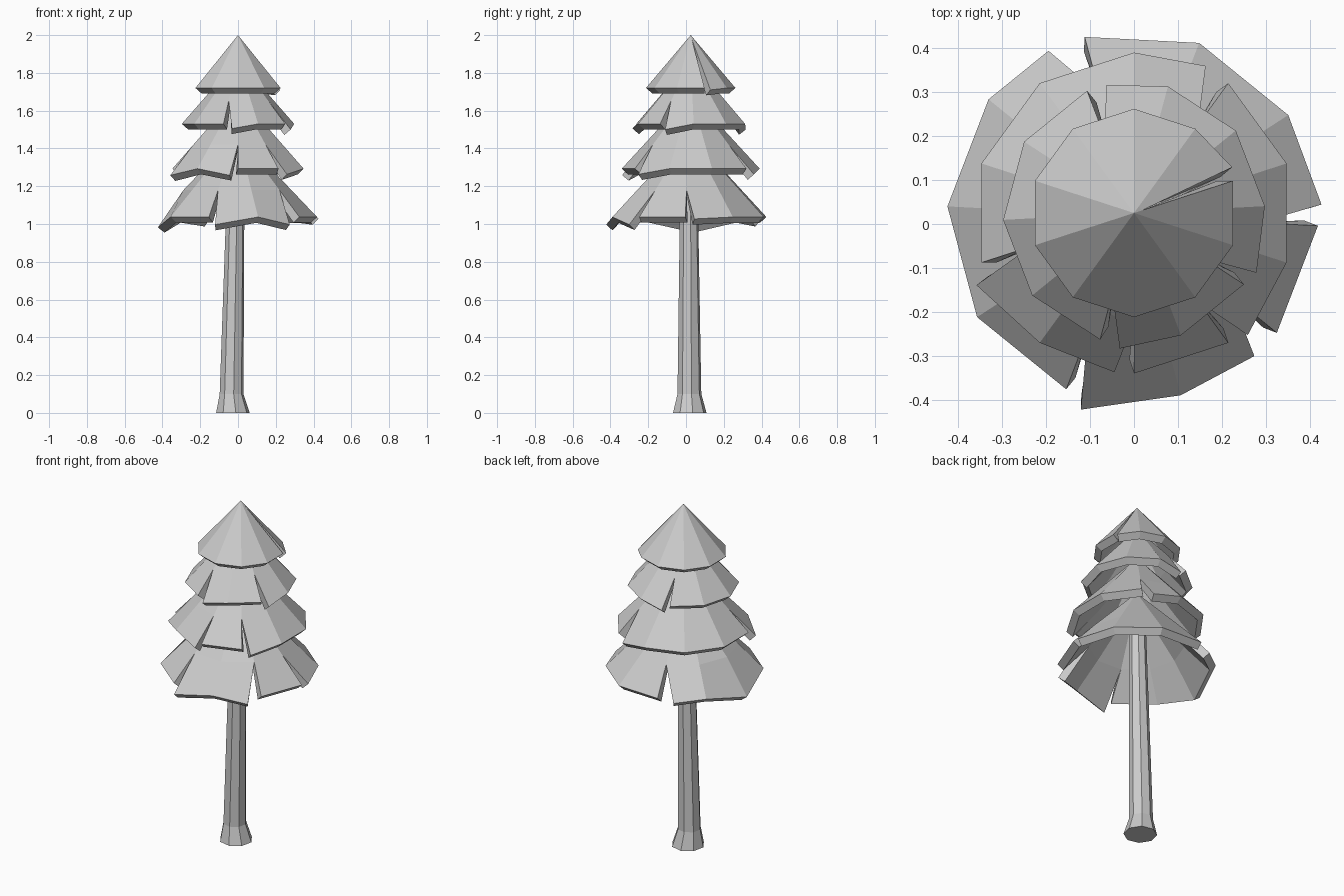
import bpy, bmesh
from math import sin, cos, radians
from mathutils import Vector

if "Cube" in bpy.data.objects:
    bpy.data.objects.remove(bpy.data.objects["Cube"], do_unlink=True)

grey = bpy.data.materials.new("plain_grey")
grey.use_nodes = True
grey.diffuse_color = (0.6, 0.6, 0.6, 1)
grey.node_tree.nodes["Principled BSDF"].inputs["Base Color"].default_value = (0.6, 0.6, 0.6, 1)

SIDES = 10
STEP = 360 / SIDES


def finish(name, bm):
    mesh = bpy.data.meshes.new(name)
    bm.to_mesh(mesh)
    bm.free()
    mesh.materials.append(grey)
    obj = bpy.data.objects.new(name, mesh)
    bpy.context.collection.objects.link(obj)
    return obj


def polar(angle, radius, z, cx=0.0, cy=0.025):
    a = radians(angle)
    return Vector((cx + radius * cos(a), cy + radius * sin(a), z))


def tier(name, cx, cy, radius, rim_z, top_z, phase, slits, split=0.64):
    """Hollow ten-sided cone; slits maps corner -> (angle shift, radius scale, drop)."""
    bm = bmesh.new()
    apex = bm.verts.new((cx, cy, top_z))
    inner, starts, ends = [], [], []
    for k in range(SIDES):
        angle = phase + k * STEP
        shift, scale, drop = slits.get(k, (0, 1, 0))
        corner = polar(angle, radius, rim_z, cx, cy)
        moved = polar(angle + shift, radius * scale, rim_z - drop, cx, cy)
        inner.append(bm.verts.new(apex.co.lerp(corner, split)))
        # A positive shift opens the next panel, a negative one the previous
        first = bm.verts.new(corner if shift < 0 else moved)
        last = first
        if shift:
            last = bm.verts.new(moved if shift < 0 else corner)
        starts.append(first)
        ends.append(last)
    for k in range(SIDES):
        n = (k + 1) % SIDES
        bm.faces.new((apex, inner[k], inner[n]))
        bm.faces.new((inner[k], starts[k], ends[n], inner[n]))
    obj = finish(name, bm)
    shell = obj.modifiers.new("thickness", "SOLIDIFY")
    shell.thickness = 0.045
    shell.offset = -1
    return obj


# Foliage, lowest tier first
tier("lowest_branches", -0.003, 0.018, 0.422, 1.037, 1.48, 33, {
    2: (12, 1, 0.02), 4: (0, 1, 0.055), 6: (6, 1.08, 0.04),
    8: (-10, 1, 0.04), 9: (6.5, 1.02, 0.01)}, 0.68)
tier("lower_branches", 0, 0.025, 0.365, 1.293, 1.69, 18, {
    1: (10, 1.02, 0.03), 5: (6.6, 1.08, 0.035),
    7: (-7, 1, 0.035), 8: (7, 1.04, 0.03)}, 0.68)
tier("upper_branches", 0, 0.025, 0.298, 1.53, 1.87, 3, {
    3: (-9, 1, 0.03), 7: (9, 1.04, 0.025), 9: (7, 1.04, 0.03)})
tier("treetop", 0, 0.025, 0.237, 1.72, 2.0, 18, {0: (7, 1.04, 0.01)}, 0.08)

# Trunk: flared foot, slight lean, eight sides
bm = bmesh.new()
rings = []
for cx, cy, r, z in ((-0.027, 0.02, 0.09, 0), (-0.034, 0.018, 0.064, 0.1),
                     (-0.016, 0.016, 0.05, 1.0), (-0.01, 0.016, 0.045, 1.3)):
    rings.append([bm.verts.new(polar(10 + 45 * i, r, z, cx, cy)) for i in range(8)])
for low, high in zip(rings, rings[1:]):
    for i in range(8):
        j = (i + 1) % 8
        bm.faces.new((low[i], low[j], high[j], high[i]))
bm.faces.new(rings[0][::-1])
bm.faces.new(rings[-1])
finish("trunk", bm)
